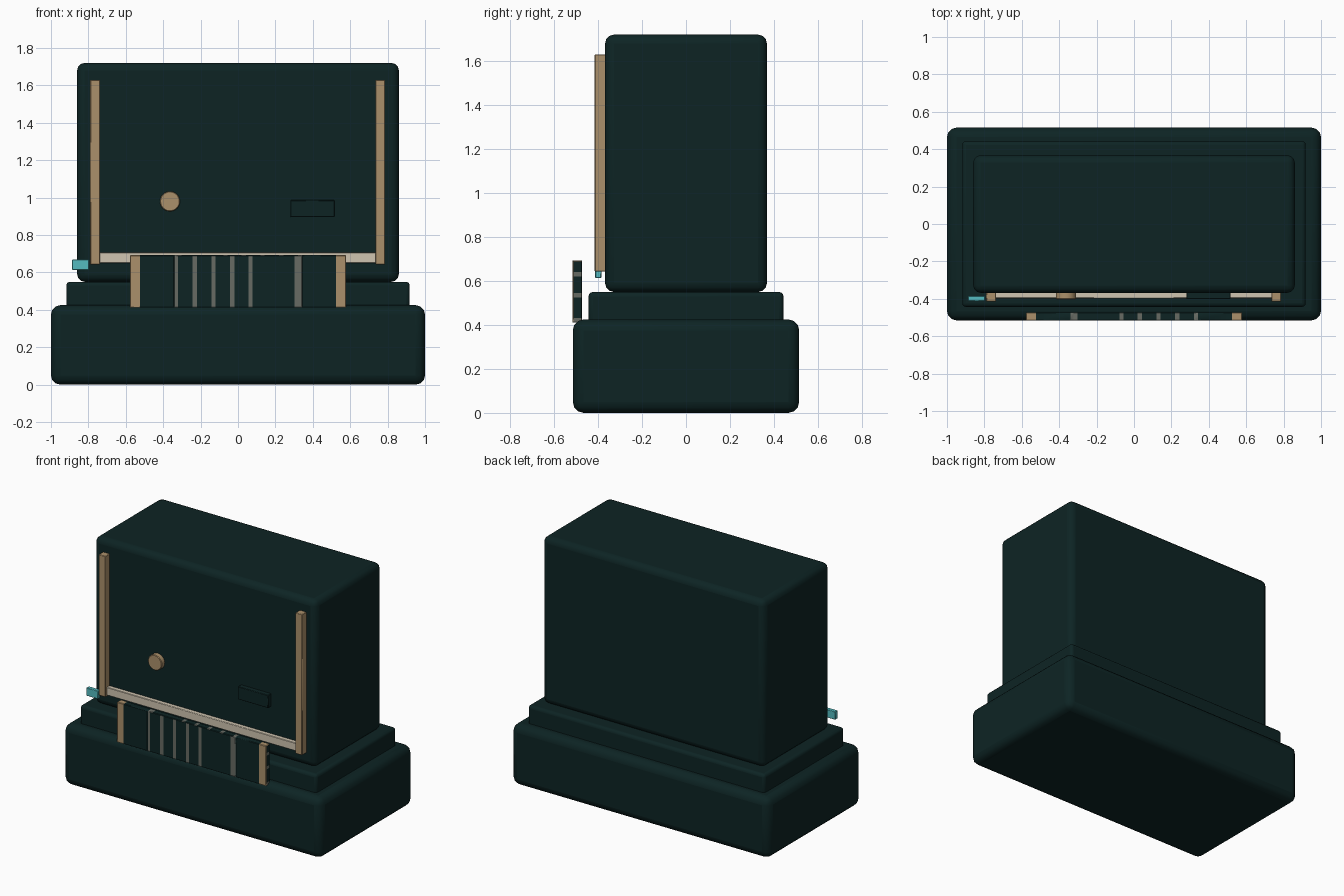
import bpy, bmesh
from mathutils import Vector, Matrix

if "Cube" in bpy.data.objects:
    bpy.data.objects.remove(bpy.data.objects["Cube"], do_unlink=True)


def material(name, rgb):
    mat = bpy.data.materials.new(name)
    mat.use_nodes = True
    mat.diffuse_color = (*rgb, 1)
    mat.node_tree.nodes["Principled BSDF"].inputs["Base Color"].default_value = (*rgb, 1)
    return mat


DARK = material("dark_teal", (0.004, 0.0176, 0.0176))
TAN = material("tan", (0.41, 0.28, 0.145))
CREAM = material("cream", (0.63, 0.56, 0.44))
GREY = material("warm_grey", (0.136, 0.147, 0.127))
CYAN = material("cyan", (0.09, 0.50, 0.53))


def finish(name, bm, mats, bevel=0, segments=3):
    """Turn a bmesh into a bevelled, shaded object."""
    mesh = bpy.data.meshes.new(name)
    bm.to_mesh(mesh)
    bm.free()
    obj = bpy.data.objects.new(name, mesh)
    bpy.context.collection.objects.link(obj)
    for mat in mats:
        mesh.materials.append(mat)
    if bevel:
        mod = obj.modifiers.new("rounded_edges", "BEVEL")
        mod.width, mod.segments = bevel, segments
        mod.limit_method = "ANGLE"
    bpy.ops.object.select_all(action="DESELECT")
    obj.select_set(True)
    bpy.context.view_layer.objects.active = obj
    bpy.ops.object.shade_smooth_by_angle(angle=0.6)
    return obj


def box_mesh(x, y, z):
    """Box spanning the given (low, high) ranges."""
    bm = bmesh.new()
    size = [b - a for a, b in (x, y, z)]
    mid = [(a + b) / 2 for a, b in (x, y, z)]
    bmesh.ops.create_cube(bm, size=1,
                          matrix=Matrix.Translation(mid) @ Matrix.Diagonal((*size, 1)))
    return bm


def box(name, x, y, z, mat, bevel=0, segments=3):
    return finish(name, box_mesh(x, y, z), [mat], bevel, segments)


# Stepped housing
box("base", (-1, 1), (-0.515, 0.515), (0, 0.425), DARK, 0.05)
box("plinth", (-0.918, 0.918), (-0.443, 0.443), (0.40, 0.55), DARK, 0.02)
box("body", (-0.86, 0.86), (-0.368, 0.368), (0.55, 1.72), DARK, 0.04)

# Front trim
for side, low in (("right", -0.79), ("left", 0.735)):
    box(side + "_rail", (low, low + 0.052), (-0.415, -0.36), (0.643, 1.63), TAN, 0.003, 1)
box("lower_trim", (-0.75, 0.745), (-0.397, -0.36), (0.65, 0.706), CREAM, 0.003, 1)
box("side_tab", (-0.887, -0.797), (-0.413, -0.385), (0.613, 0.67), CYAN, 0.003, 1)
box("front_plate", (0.28, 0.515), (-0.402, -0.36), (0.896, 0.986), DARK, 0.003, 1)

# Round knob
bm = bmesh.new()
bmesh.ops.create_cone(bm, cap_ends=True, segments=24, radius1=0.054, radius2=0.054, depth=0.045,
                      matrix=Matrix.Translation((-0.364, -0.38, 0.98)) @ Matrix.Rotation(1.5708, 4, "X"))
finish("knob", bm, [TAN], 0.004, 1)

# Banded front panel: bands run up the front and back, mirrored over the top and bottom
half, low_z, high_z = 0.578, 0.412, 0.692
bands = [(-0.342, -0.32), (-0.242, -0.218), (-0.142, -0.119),
         (-0.042, -0.02), (0.055, 0.077), (0.302, 0.342)]
end_bands = [(0.412, 0.432), (0.525, 0.545), (0.62, 0.64)]
tan_edge = 0.525

bm = box_mesh((-half, half), (-0.516, -0.472), (low_z, high_z))


def cut(point, normal):
    geom = bm.verts[:] + bm.edges[:] + bm.faces[:]
    bmesh.ops.bisect_plane(bm, geom=geom, plane_co=point, plane_no=normal)


for x in [tan_edge] + [value for band in bands for value in band]:
    for sign in (-1, 1):
        cut((x * sign, 0, 0), (1, 0, 0))
for z in [value for band in end_bands for value in band]:
    cut((0, 0, z), (0, 0, 1))


def inside(value, ranges):
    return any(a < value < b for a, b in ranges)


bm.normal_update()
for face in bm.faces:
    centre, normal = face.calc_center_median(), face.normal
    if abs(normal.x) > 0.5:
        face.material_index = int(inside(centre.z, end_bands))
    elif abs(centre.x) > tan_edge:
        face.material_index = 2
    else:
        x = -centre.x if abs(normal.z) > 0.5 or normal.y > 0.5 else centre.x
        face.material_index = int(inside(x, bands))
finish("banded_panel", bm, [DARK, GREY, TAN], 0.005, 1)
